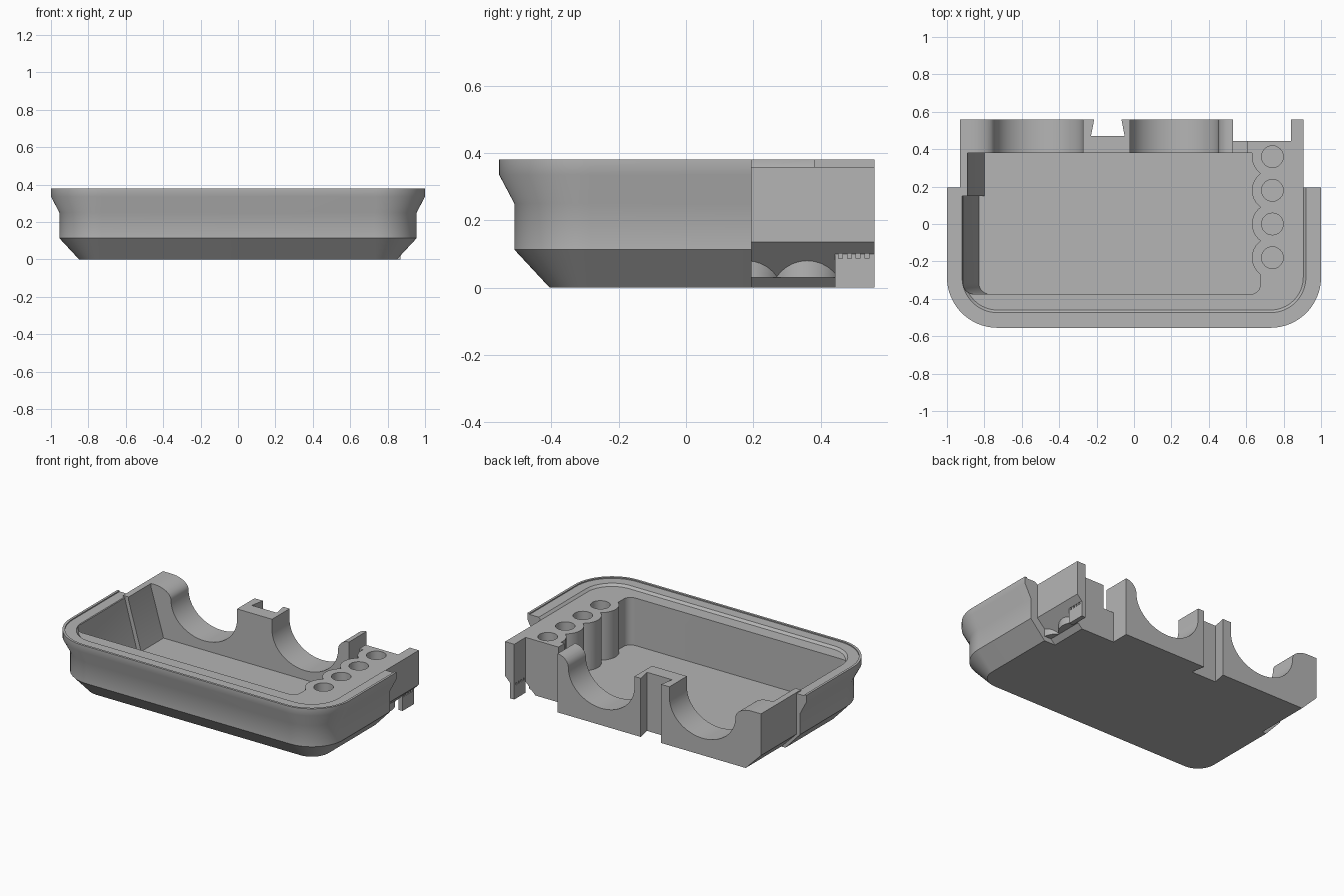
import bpy, bmesh, math

cube = bpy.data.objects.get("Cube")
if cube:
    bpy.data.objects.remove(cube, do_unlink=True)

GREY = (0.46, 0.46, 0.46, 1)
mat = bpy.data.materials.new("plain grey")
mat.use_nodes = True
mat.diffuse_color = GREY
mat.node_tree.nodes["Principled BSDF"].inputs["Base Color"].default_value = GREY


def loft(name, rings):
    """Solid skinned through closed rings of 3D points."""
    bm = bmesh.new()
    loops = [[bm.verts.new(p) for p in ring] for ring in rings]
    n = len(loops[0])
    for a, b in zip(loops, loops[1:]):
        for i in range(n):
            j = (i + 1) % n
            bm.faces.new((a[i], a[j], b[j], b[i]))
    bm.faces.new(loops[0][::-1])
    bm.faces.new(loops[-1])
    bmesh.ops.recalc_face_normals(bm, faces=bm.faces)
    mesh = bpy.data.meshes.new(name)
    bm.to_mesh(mesh)
    bm.free()
    mesh.materials.append(mat)
    ob = bpy.data.objects.new(name, mesh)
    bpy.context.collection.objects.link(ob)
    return ob


def arc(cx, cy, rx, ry, a0, a1, n=16):
    angles = [math.radians(a0 + (a1 - a0) * i / n) for i in range(n + 1)]
    return [(cx + rx * math.cos(a), cy + ry * math.sin(a)) for a in angles]


def stack(name, *layers):
    """Plan outlines at given heights."""
    return loft(name, [[(x, y, z) for x, y in pts] for pts, z in layers])


def prism_y(name, pts, y0, y1):
    """Front profile swept along y."""
    return loft(name, [[(x, y, z) for x, z in pts] for y in (y0, y1)])


def box(name, x0, x1, y0, y1, z0, z1):
    pts = [(x0, y0), (x1, y0), (x1, y1), (x0, y1)]
    return stack(name, (pts, z0), (pts, z1))


def cylinder(name, x, y, r, z0, z1):
    pts = arc(x, y, r, r, 0, 360, 32)[:-1]
    return stack(name, (pts, z0), (pts, z1))


def tray(r, back):
    """Tray plan outline with rounded front corners of radius r."""
    front = arc(-0.73, -0.285, r, r, 180, 270) + arc(0.73, -0.285, r, r, 270, 360)
    return front + [(0.73 + r, back), (-0.73 - r, back)]


def combine(target, tool, operation):
    bpy.context.view_layer.objects.active = target
    mod = target.modifiers.new("bool", 'BOOLEAN')
    mod.operation = operation
    mod.solver = 'EXACT'
    mod.object = tool
    bpy.ops.object.modifier_apply(modifier=mod.name)
    bpy.data.objects.remove(tool, do_unlink=True)


# Flared front shell
body = stack("tray_body", *[(tray(r, 0.195), z) for r, z in
                            ((0.12, 0), (0.225, 0.113), (0.225, 0.25), (0.27, 0.335), (0.27, 0.38))])


def add(ob):
    combine(body, ob, 'UNION')


def cut(ob):
    combine(body, ob, 'DIFFERENCE')


# Stepped rim and sunken deck
cut(stack("rim_cut", (tray(0.255, 0.3), 0.373), (tray(0.255, 0.3), 0.5)))
cut(stack("deck_cut", (tray(0.175, 0.3), 0.358), (tray(0.19, 0.3), 0.374), (tray(0.19, 0.3), 0.5)))

# Narrower rear body, left wall and saddle wall
add(prism_y("rear_body", [(-0.82, 0), (0.77, 0), (0.905, 0.135), (0.905, 0.358),
                          (-0.93, 0.358), (-0.93, 0.11)], 0.1, 0.56))
add(box("left_wall", -0.93, -0.89, 0.15, 0.56, 0.2, 0.38))
add(box("saddle_wall", -0.91, 0.53, 0.38, 0.56, 0.1, 0.38))

# Cavity with a sloped left side
FLOOR = 0.05


def cavity(left, y0, y1, r):
    return (arc(left + r, y0 + r, r, r, 180, 270, 8)
            + arc(0.675 - 0.05, y0 + 0.05, 0.05, 0.05, 270, 360, 8)
            + [(0.675, y1), (left, y1)])


cut(stack("front_cavity", (cavity(-0.83, -0.375, 0.15, 0.06), FLOOR),
          (cavity(-0.915, -0.375, 0.15, 0.06), 0.358), (cavity(-0.915, -0.375, 0.15, 0.06), 0.5)))
cut(stack("rear_cavity", (cavity(-0.80, 0.05, 0.38, 0.01), FLOOR),
          (cavity(-0.89, 0.05, 0.38, 0.01), 0.358), (cavity(-0.89, 0.05, 0.38, 0.01), 0.5)))

# Scalloped holder with four round holes
for y in (-0.18, 0, 0.18, 0.36):
    add(cylinder("holder_boss", 0.74, y, 0.11, 0.03, 0.358))
for y in (-0.18, 0, 0.18, 0.36):
    cut(cylinder("holder_hole", 0.74, y, 0.058, 0.08, 0.5))

# Two round saddles, each with a rounded outer shoulder
for cx, side, shoulder in ((-0.51, -1, 0.12), (0.215, 1, 0.08)):
    r = 0.237
    pts = [(r + shoulder, 0.5)] + arc(r + shoulder, 0.31, shoulder, 0.07, 90, 180, 12)
    pts += arc(0, 0.31, r, 0.2, 0, -180, 32)[1:] + [(-r, 0.5)]
    cut(prism_y("saddle_cut", [(cx + side * x, z) for x, z in pts], 0.36, 0.6))

# Dovetail slot, right rear recess and low wall beside the saddle
slot = [(-0.23, 0.47), (-0.05, 0.47), (-0.075, 0.6), (-0.205, 0.6)]
cut(stack("dovetail_slot", (slot, -0.1), (slot, 0.5)))
cut(box("rear_recess", 0.53, 0.84, 0.443, 0.6, -0.1, 0.5))
cut(box("low_wall_cut", 0.53, 0.605, 0.37, 0.6, 0.2, 0.5))

# Toothed tab under the right rear corner
add(box("tab", 0.84, 0.87, 0.443, 0.56, 0, 0.102))
for i in range(4):
    y = 0.453 + i * 0.026
    cut(box("tab_notch", 0.83, 0.88, y, y + 0.012, 0.087, 0.101))

bpy.ops.object.select_all(action='DESELECT')
body.select_set(True)
bpy.context.view_layer.objects.active = body
bpy.ops.object.shade_smooth_by_angle(angle=math.radians(28))
